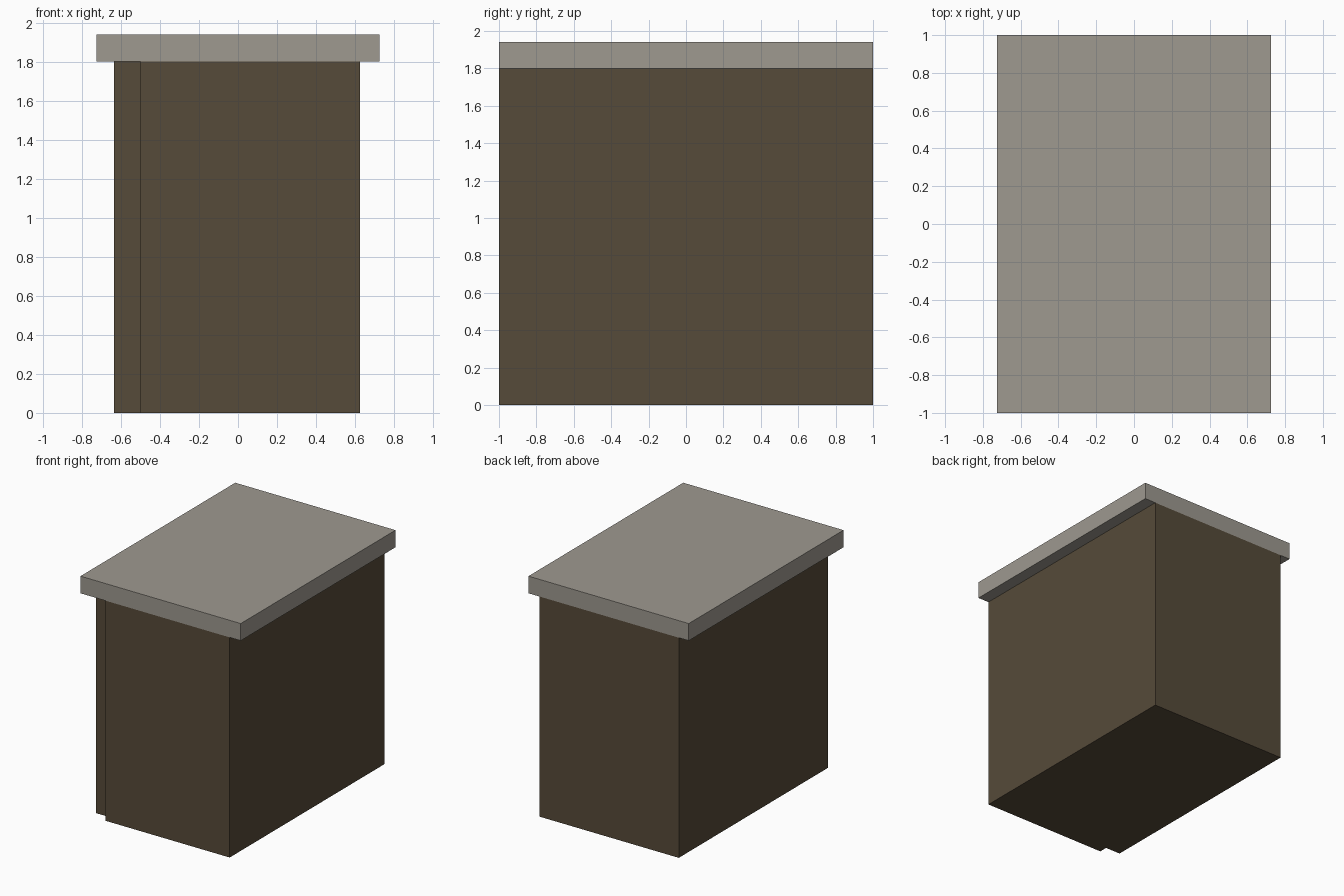
import bpy
import bmesh

if "Cube" in bpy.data.objects:
    bpy.data.objects.remove(bpy.data.objects["Cube"])


def material(name, color):
    m = bpy.data.materials.new(name)
    m.diffuse_color = (*color, 1.0)
    m.use_nodes = True
    m.node_tree.nodes["Principled BSDF"].inputs["Base Color"].default_value = m.diffuse_color
    return m


def prism(name, outline, z0, z1, mat):
    """Extrude a counter-clockwise plan outline from z0 up to z1."""
    bm = bmesh.new()
    base = bm.faces.new([bm.verts.new((x, y, z0)) for x, y in outline])
    ext = bmesh.ops.extrude_face_region(bm, geom=[base], use_keep_orig=True)
    top = [v for v in ext["geom"] if isinstance(v, bmesh.types.BMVert)]
    bmesh.ops.translate(bm, verts=top, vec=(0, 0, z1 - z0))
    bmesh.ops.recalc_face_normals(bm, faces=bm.faces)
    mesh = bpy.data.meshes.new(name)
    bm.to_mesh(mesh)
    bm.free()
    mesh.materials.append(mat)
    obj = bpy.data.objects.new(name, mesh)
    bpy.context.collection.objects.link(obj)
    return obj


wood = material("dark brown", (0.093, 0.069, 0.041))
stone = material("warm grey", (0.342, 0.319, 0.279))

# Cabinet body, with a shallow step at the front left corner
prism("cabinet_body",
      [(-0.50, -1), (0.625, -1), (0.625, 1), (-0.635, 1),
       (-0.635, -0.93), (-0.50, -0.93)], 0, 1.80, wood)

# Overhanging countertop slab
prism("countertop", [(-0.725, -1), (0.725, -1), (0.725, 1), (-0.725, 1)],
      1.80, 1.94, stone)
